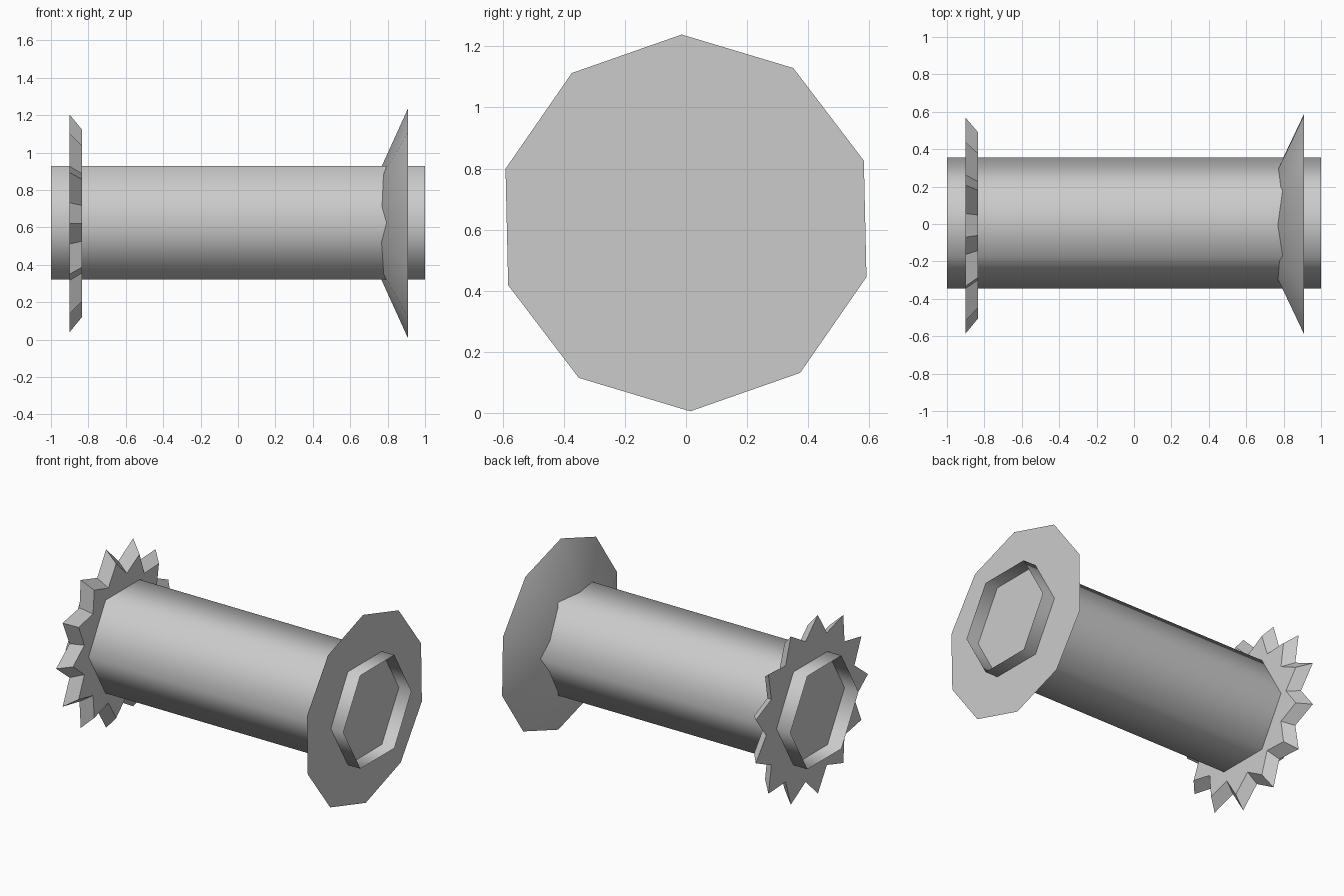
import bpy, bmesh
from math import sin, cos, pi, radians

if "Cube" in bpy.data.objects:
    bpy.data.objects.remove(bpy.data.objects["Cube"])

CZ = 0.622  # height of the axle line


def ring(bm, x, radii, start, y=0.0, z=CZ):
    """Ring of vertices around the x axis, angle measured from +y towards +z."""
    n = len(radii)
    return [bm.verts.new((x, y + r * cos(start + 2 * pi * i / n),
                          z + r * sin(start + 2 * pi * i / n)))
            for i, r in enumerate(radii)]


def bridge(bm, a, b):
    n = len(a)
    for i in range(n):
        bm.faces.new((a[i], a[(i + 1) % n], b[(i + 1) % n], b[i]))


def finish(bm, name, smooth):
    bmesh.ops.recalc_face_normals(bm, faces=bm.faces[:])
    me = bpy.data.meshes.new(name)
    bm.to_mesh(me)
    bm.free()
    ob = bpy.data.objects.new(name, me)
    bpy.context.collection.objects.link(ob)
    if smooth:
        bpy.ops.object.select_all(action='DESELECT')
        ob.select_set(True)
        bpy.context.view_layer.objects.active = ob
        bpy.ops.object.shade_smooth_by_angle(angle=radians(65))


# Open six-sided tube
bm = bmesh.new()
bridge(bm, ring(bm, -1, [0.35] * 6, 0, 0.005, 0.625),
       ring(bm, 1, [0.35] * 6, 0, 0.005, 0.625))
finish(bm, "axle_tube", True)

# Ten-sided flared flange: flat outer disc, cone narrowing into the tube
bm = bmesh.new()
rim = ring(bm, 0.91, [0.617] * 10, radians(91.3))
tip = bm.verts.new((0.63, 0, CZ))
bm.faces.new(rim)
for i in range(10):
    bm.faces.new((rim[i], rim[(i + 1) % 10], tip))
finish(bm, "flared_flange", True)

# Thirteen-tooth wheel, smaller on its inner face
bm = bmesh.new()
outer = ring(bm, -0.9, [0.585, 0.46] * 13, pi)
inner = ring(bm, -0.834, [0.505, 0.40] * 13, pi)
bridge(bm, outer, inner)
bm.faces.new(outer)
bm.faces.new(inner)
finish(bm, "toothed_wheel", False)
